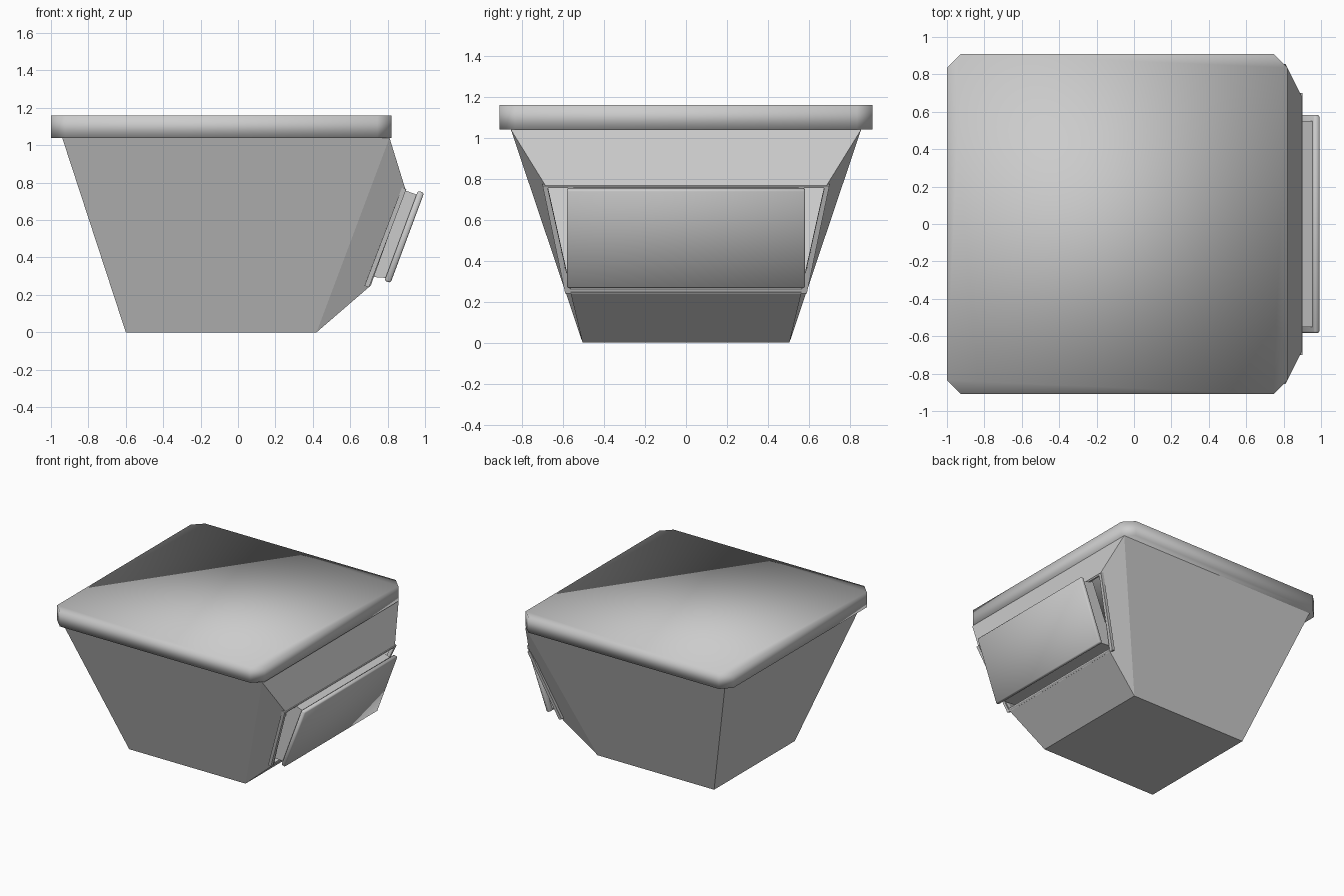
import bpy, bmesh
from mathutils import Vector

if "Cube" in bpy.data.objects:
    bpy.data.objects.remove(bpy.data.objects["Cube"])


def make_object(name, verts, faces, bevel=0.0, smooth=False, closed=True):
    bm = bmesh.new()
    vs = [bm.verts.new(v) for v in verts]
    for f in faces:
        bm.faces.new([vs[i] for i in f])
    bmesh.ops.recalc_face_normals(bm, faces=bm.faces)
    if bevel:
        bmesh.ops.bevel(bm, geom=bm.edges[:], offset=bevel, segments=1,
                        affect='EDGES', profile=0.5)
    for f in bm.faces:
        f.smooth = smooth
    me = bpy.data.meshes.new(name)
    bm.to_mesh(me)
    bm.free()
    ob = bpy.data.objects.new(name, me)
    bpy.context.collection.objects.link(ob)
    return ob


def prism(name, lower, upper, **kw):
    n = len(lower)
    faces = [range(n), range(n, 2 * n)]
    faces += [(i, (i + 1) % n, n + (i + 1) % n, n + i) for i in range(n)]
    return make_object(name, lower + upper, faces, **kw)


def across_y(name, profile, y, **kw):
    return prism(name, [(x, -y, z) for x, z in profile],
                 [(x, y, z) for x, z in profile], **kw)


# Tapered body: an open shell with a drawer opening on the right
half = [(-0.6, 0.505, 0), (-0.94, 0.855, 1.04), (0.81, 0.855, 1.04),
        (0.42, 0.505, 0), (0.71, 0.565, 0.25), (0.895, 0.685, 0.765)]
verts = half + [(x, -y, z) for x, y, z in half]
faces = [(0, 1, 7, 6), (0, 3, 9, 6), (3, 4, 10, 9), (2, 5, 11, 8)]
for k in (0, 6):
    faces += [(k, k + 1, k + 2, k + 3), (k + 3, k + 4, k + 5, k + 2)]
make_object("body", verts, faces)

# Thin frame around the opening
inward = Vector((-0.936, 0, 0.351)) * 0.025
outer = [(0.70, -0.59, 0.24), (0.70, 0.59, 0.24), (0.90, 0.70, 0.765), (0.90, -0.70, 0.765)]
inner = [(0.708, -0.565, 0.262), (0.708, 0.565, 0.262),
         (0.896, 0.675, 0.755), (0.896, -0.675, 0.755)]
rim = outer + inner
rim += [tuple(Vector(v) + inward) for v in rim]
faces = []
for i in range(4):
    j = (i + 1) % 4
    faces += [(i, j, j + 4, i + 4), (i + 8, j + 8, j + 12, i + 12),
              (i, j, j + 8, i + 8), (i + 4, j + 4, j + 12, i + 12)]
make_object("opening_frame", rim, faces)

# Drawer box and its rounded front plate
across_y("drawer_box", [(0.66, 0.30), (0.80, 0.29), (0.958, 0.735), (0.85, 0.775)], 0.55)
across_y("drawer_front", [(0.783, 0.276), (0.816, 0.264), (0.995, 0.745), (0.962, 0.757)],
         0.582, bevel=0.008, smooth=True)

# Lid slab with chamfered corners, smooth shaded
x0, x1, y, c = -1.0, 0.82, 0.91, 0.075
plan = [(x0 + c, -y), (x1 - c, -y), (x1, -y + c), (x1, y - c),
        (x1 - c, y), (x0 + c, y), (x0, y - c), (x0, -y + c)]
prism("lid", [(a, b, 1.04) for a, b in plan], [(a, b, 1.16) for a, b in plan], smooth=True)
